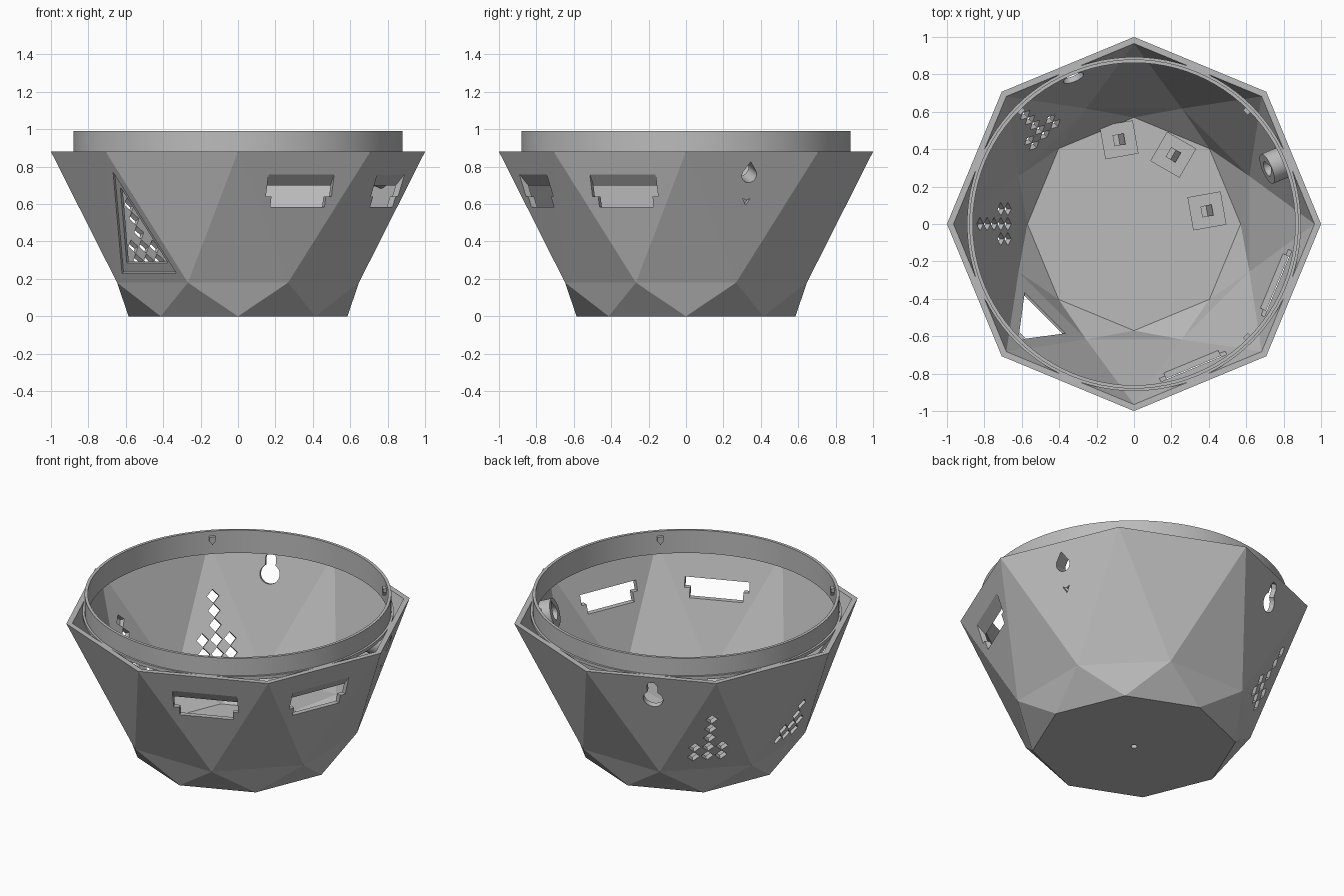
import bpy, bmesh
from math import sin, cos, pi, radians, atan
from mathutils import Matrix, Vector

cube = bpy.data.objects.get("Cube")
if cube:
    bpy.data.objects.remove(cube)

grey = bpy.data.materials.new("plain grey")
grey.use_nodes = True
grey.diffuse_color = (0.5, 0.5, 0.5, 1)
grey.node_tree.nodes["Principled BSDF"].inputs["Base Color"].default_value = (0.5, 0.5, 0.5, 1)


def finish(name, bm, matrix=None):
    """Turn a bmesh into a named grey object."""
    bmesh.ops.recalc_face_normals(bm, faces=bm.faces[:])
    if matrix:
        bm.transform(matrix)
    mesh = bpy.data.meshes.new(name)
    bm.to_mesh(mesh)
    bm.free()
    mesh.materials.append(grey)
    obj = bpy.data.objects.new(name, mesh)
    bpy.context.scene.collection.objects.link(obj)
    return obj


def prism(name, points, low, high, matrix=None):
    """Extrude a 2D outline along local z between two depths."""
    bm = bmesh.new()
    face = bm.faces.new([bm.verts.new((x, y, low)) for x, y in points])
    ext = bmesh.ops.extrude_face_region(bm, geom=[face])
    verts = [v for v in ext["geom"] if isinstance(v, bmesh.types.BMVert)]
    bmesh.ops.translate(bm, vec=(0, 0, high - low), verts=verts)
    return finish(name, bm, matrix)


def rect(w, low, high):
    return [(-w, low), (w, low), (w, high), (-w, high)]


def arc(radius, start, end, count, y=0):
    steps = [radians(start + (end - start) * i / count) for i in range(count + 1)]
    return [(radius * cos(a), y + radius * sin(a)) for a in steps]


def cut(obj, cutter):
    """Subtract a cutter and delete it."""
    mod = obj.modifiers.new("cut", "BOOLEAN")
    mod.operation, mod.solver, mod.object = "DIFFERENCE", "EXACT", cutter
    graph = bpy.context.evaluated_depsgraph_get()
    mesh = bpy.data.meshes.new_from_object(obj.evaluated_get(graph))
    obj.modifiers.clear()
    obj.data = mesh
    bpy.data.objects.remove(cutter)


def wall_frame(angle, z, tilted=True):
    """Local frame on the wall: x along it, y up it, z outward."""
    a = radians(angle)
    corner = angle % 45 == 0
    slope = 0.504 if corner else 0.32
    r = (0.647 if corner else 0.70) + slope * (z - 0.18)
    p = atan(slope) if tilted else 0
    n = Vector((cos(a) * cos(p), sin(a) * cos(p), -sin(p)))
    u = Vector((cos(a) * sin(p), sin(a) * sin(p), cos(p)))
    m = Matrix((u.cross(n), u, n)).transposed().to_4x4()
    m.translation = (r * cos(a), r * sin(a), z)
    return m


# Faceted eight-sided shell with an open top
bm = bmesh.new()


def octagon(r, z, half):
    return [bm.verts.new((r * cos((i + half) * pi / 4), r * sin((i + half) * pi / 4), z))
            for i in range(8)]


def skin(top, mid, base):
    for i in range(8):
        j = (i + 1) % 8
        bm.faces.new((top[i], top[j], mid[i]))
        bm.faces.new((top[j], mid[j], mid[i]))
        bm.faces.new((mid[i], mid[j], base[j]))
        bm.faces.new((mid[i], base[j], base[i]))
    bm.faces.new(base)


outer = octagon(1, 0.88, 0), octagon(0.70, 0.18, 0.5), octagon(0.585, 0, 0)
inner = octagon(0.965, 0.88, 0), octagon(0.668, 0.185, 0.5), octagon(0.57, 0.03, 0)
skin(*outer)
skin(*inner)
for i in range(8):
    j = (i + 1) % 8
    bm.faces.new((outer[0][i], outer[0][j], inner[0][j], inner[0][i]))
shell = finish("faceted_shell", bm)

# Triangular window with a stepped frame
frame = wall_frame(225, 0.23)
cut(shell, prism("recess", [(-0.205, 0), (0.205, 0), (0, 0.605)], -0.013, 0.1, frame))
cut(shell, prism("opening", [(-0.155, 0.056), (0.155, 0.056), (0, 0.51)], -0.1, 0.1, frame))

# Two notched rectangular windows with a sloping top edge
for angle in (-67.5, -22.5):
    frame = wall_frame(angle, 0.66, False)
    cut(shell, prism("lower_slot", rect(0.157, -0.075, 0.03), -0.12, 0.12, frame))
    side = frame @ Matrix.Rotation(-pi / 2, 4, "Y")
    profile = [(-0.12, -0.02), (0.12, -0.02), (0.12, 0.2), (-0.02, 0.04), (-0.12, 0.04)]
    cut(shell, prism("upper_slot", profile, -0.19, 0.19, side))

# Two vent groups of diamond holes
for angle in (135, 180):
    frame = wall_frame(angle, 0.25)
    centres = [(0, 0.04 + 0.083 * i) for i in range(5)]
    centres += [(s * 0.08, h) for s in (-1, 1) for h in (0.04, 0.123)]
    for x, y in centres:
        diamond = [(x - 0.036, y), (x, y - 0.04), (x + 0.036, y), (x, y + 0.04)]
        cut(shell, prism("diamond", diamond, -0.1, 0.1, frame))

# Hanging keyhole in the back wall
keyhole = arc(0.058, 122, 418, 28) + [(0.031, 0.1), (0.015, 0.125), (-0.015, 0.125), (-0.031, 0.1)]
cut(shell, prism("keyhole", keyhole, -0.1, 0.1, wall_frame(112.5, 0.72)))

# Teardrop cable hole with its sleeve and a small nick below
frame = wall_frame(22.5, 0.755)
sleeve = prism("cable_sleeve", arc(0.085, 0, 352.5, 47), -0.12, -0.012, frame)
teardrop = arc(0.042, 140, 400, 24) + [(0, 0.075)]
for part in (shell, sleeve):
    cut(part, prism("teardrop", teardrop, -0.2, 0.1, frame))
cut(shell, prism("nick", [(-0.022, -0.13), (0, -0.17), (0.022, -0.13), (0, -0.142)], -0.02, 0.1, frame))

# Drain hole in the floor
cut(shell, prism("drain", arc(0.018, 0, 345, 23), -0.1, 0.1))

# Round collar, stepped on the outside
bm = bmesh.new()
profile = [(0.862, 0.99), (0.88, 0.99), (0.88, 0.88), (0.893, 0.88), (0.893, 0.86), (0.862, 0.845)]
verts = [bm.verts.new((r, 0, z)) for r, z in profile]
edges = [bm.edges.new((verts[i - 1], verts[i])) for i in range(len(verts))]
bmesh.ops.spin(bm, geom=verts + edges, cent=(0, 0, 0), axis=(0, 0, 1), angle=2 * pi,
               steps=96, use_merge=True)
bmesh.ops.remove_doubles(bm, verts=bm.verts[:], dist=0.0001)
collar = finish("round_collar", bm)

# Pointed snap nubs inside the collar
nub = [(-0.018, 0.02), (-0.018, -0.005), (0, -0.03), (0.018, -0.005), (0.018, 0.02)]
for i, angle in enumerate((45, 135, 225, 315)):
    frame = Matrix.Rotation(radians(angle), 4, "Z") @ Matrix.Translation((0.85, 0, 0.94))
    frame = frame @ Matrix(((0, 0, 1, 0), (1, 0, 0, 0), (0, 1, 0, 0), (0, 0, 0, 1)))
    prism(f"snap_nub_{i + 1}", nub, -0.008, 0.02, frame)

# Square mounting pads with wedge posts on the floor
for i, (x, y, turn) in enumerate(((-0.08, 0.45, 10), (0.21, 0.37, -30), (0.39, 0.07, 10))):
    frame = Matrix.Translation((x, y, 0.03)) @ Matrix.Rotation(radians(turn), 4, "Z")
    prism(f"mounting_pad_{i + 1}", rect(0.09, -0.09, 0.09), -0.01, 0.012, frame)
    side = frame @ Matrix.Rotation(pi / 2, 4, "X")
    prism(f"wedge_post_{i + 1}", [(-0.03, 0), (0.03, 0), (0.03, 0.03), (0, 0.07), (-0.03, 0.07)],
          -0.03, 0.03, side)

# Smooth the round parts, keep their edges sharp
for obj in (collar, sleeve):
    bpy.ops.object.select_all(action="DESELECT")
    obj.select_set(True)
    bpy.context.view_layer.objects.active = obj
    bpy.ops.object.shade_smooth_by_angle(angle=radians(30))
